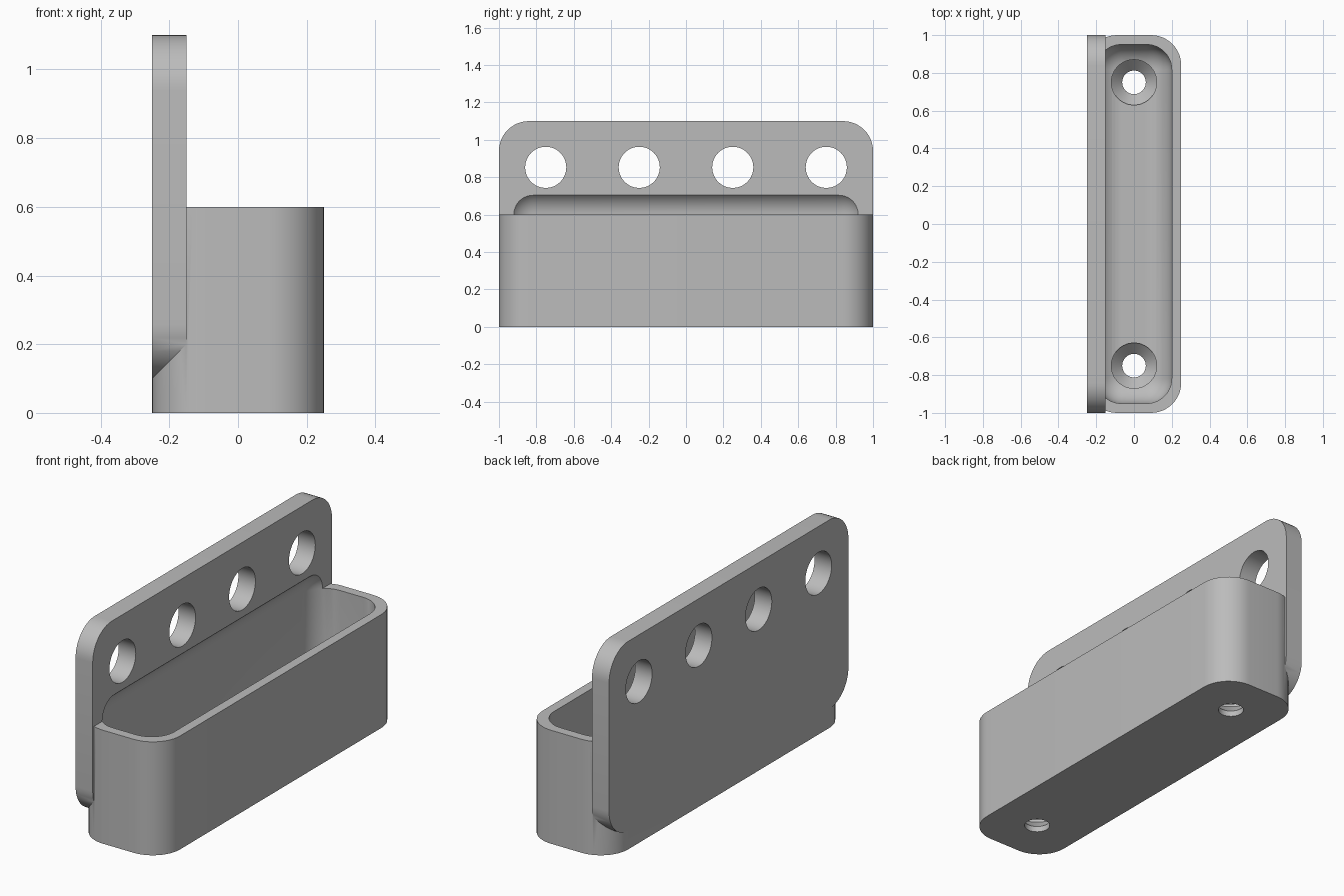
import bpy, bmesh, math
from mathutils import Matrix, Vector

if "Cube" in bpy.data.objects:
    bpy.data.objects.remove(bpy.data.objects["Cube"])

grey = bpy.data.materials.new("plain grey")
grey.diffuse_color = (0.5, 0.5, 0.5, 1)
grey.use_nodes = True
grey.node_tree.nodes["Principled BSDF"].inputs["Base Color"].default_value = grey.diffuse_color


def finish(bm, name):
    bmesh.ops.recalc_face_normals(bm, faces=bm.faces)
    mesh = bpy.data.meshes.new(name)
    bm.to_mesh(mesh)
    bm.free()
    mesh.materials.append(grey)
    ob = bpy.data.objects.new(name, mesh)
    bpy.context.collection.objects.link(ob)
    return ob


def rounded_box(name, lo, hi, radius, axis=None, segments=12):
    """Box from lo to hi; rounds edges parallel to axis, or all edges."""
    lo, hi = Vector(lo), Vector(hi)
    bm = bmesh.new()
    bmesh.ops.create_cube(bm, size=1)
    for v in bm.verts:
        v.co = Vector([(lo[i] + hi[i]) / 2 + v.co[i] * (hi[i] - lo[i]) for i in range(3)])
    edges = [e for e in bm.edges if axis is None or
             abs((e.verts[0].co - e.verts[1].co)[axis]) > 1e-4]
    bmesh.ops.bevel(bm, geom=edges, offset=radius, offset_type='OFFSET',
                    segments=segments, profile=0.5, affect='EDGES')
    return finish(bm, name)


def round_cutter(name, profile, place, n=48):
    """Solid turned from (radius, height) points about z, then placed."""
    bm = bmesh.new()
    rings = [[bm.verts.new((r * math.cos(2 * math.pi * k / n),
                            r * math.sin(2 * math.pi * k / n), h))
              for k in range(n)] for r, h in profile]
    for a, b in zip(rings, rings[1:]):
        for k in range(n):
            bm.faces.new((a[k], a[(k + 1) % n], b[(k + 1) % n], b[k]))
    bm.faces.new(rings[0])
    bm.faces.new(rings[-1])
    bm.transform(place)
    return finish(bm, name)


def combine(target, tool, operation):
    mod = target.modifiers.new(operation.lower(), 'BOOLEAN')
    mod.operation, mod.solver, mod.object = operation, 'EXACT', tool
    bpy.context.view_layer.objects.active = target
    bpy.ops.object.modifier_apply(modifier=mod.name)
    bpy.data.objects.remove(tool)


# Tray shell joined flush with the tall back plate
tray = rounded_box("wall_tray", (-0.25, -1, 0), (0.25, 1, 0.6), 0.16, axis=2)
plate = rounded_box("back_plate", (-0.25, -1, 0.1), (-0.15, 1, 1.1), 0.16, axis=0)
combine(tray, plate, 'UNION')

# Pocket with rounded edges, reaching into the back plate
pocket = rounded_box("pocket", (-0.2, -0.95, 0.1), (0.2, 0.95, 0.733), 0.133)
combine(tray, pocket, 'DIFFERENCE')

# Countersunk drain holes in the floor
for y in (-0.75, 0.75):
    hole = round_cutter("floor_hole", [(0.0625, -0.1), (0.0625, 0.03), (0.12, 0.088), (0.12, 0.3)],
                        Matrix.Translation((0, y, 0)))
    combine(tray, hole, 'DIFFERENCE')

# Row of holes through the back plate
for y in (-0.75, -0.25, 0.25, 0.75):
    hole = round_cutter("plate_hole", [(0.11, -0.2), (0.11, 0.2)],
                        Matrix.Translation((-0.2, y, 0.853)) @ Matrix.Rotation(math.pi / 2, 4, 'Y'))
    combine(tray, hole, 'DIFFERENCE')

# Smooth curves, crisp edges
bpy.ops.object.select_all(action='DESELECT')
tray.select_set(True)
bpy.context.view_layer.objects.active = tray
bpy.ops.object.shade_smooth_by_angle(angle=math.radians(30))
